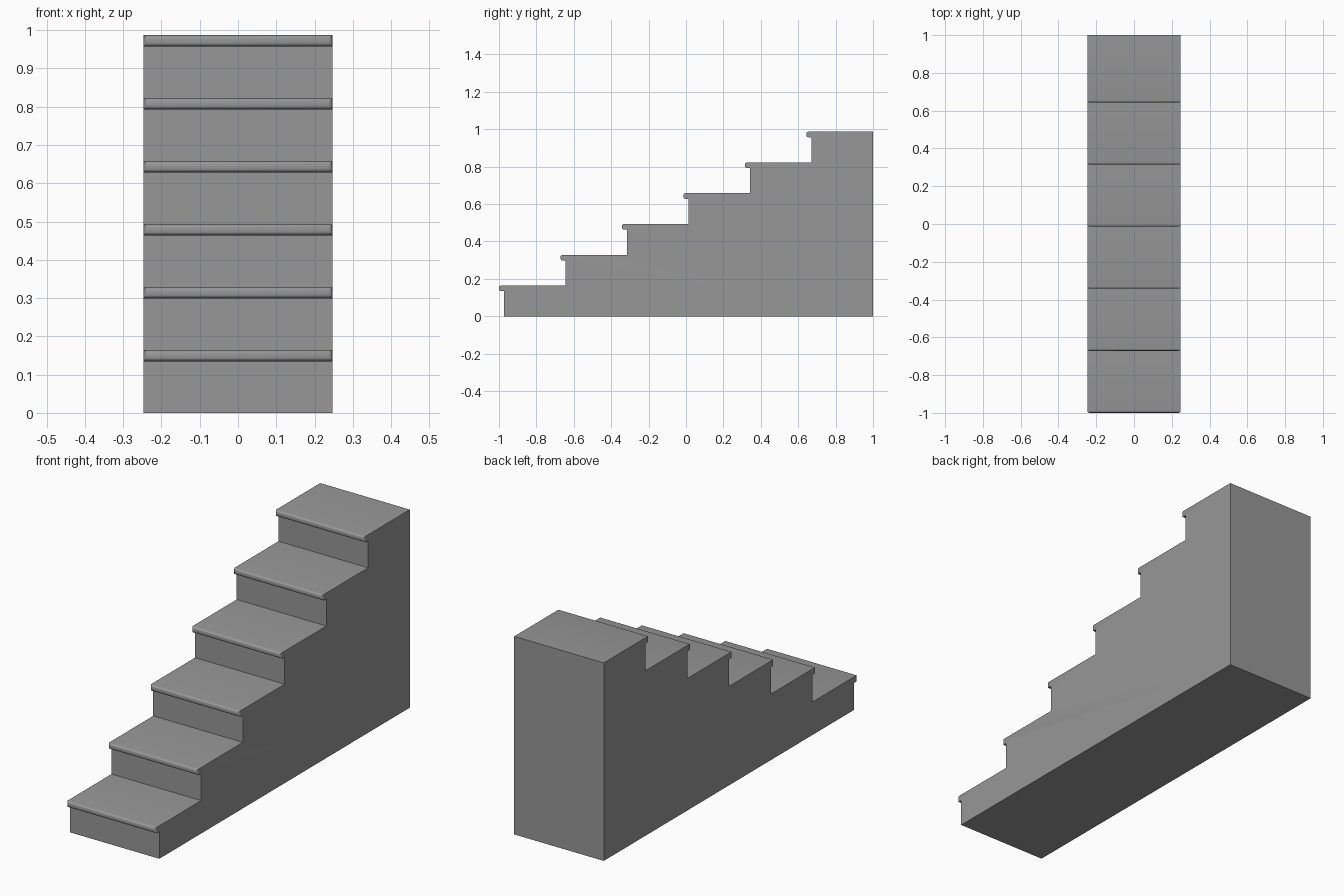
import bpy
import bmesh
import math

if "Cube" in bpy.data.objects:
    bpy.data.objects.remove(bpy.data.objects["Cube"], do_unlink=True)

STEPS = 6
HALF_WIDTH = 0.247
HEIGHT = 0.987
NOSE_DEPTH = 0.028
NOSE_HEIGHT = 0.03
NOSE_ROUND = 0.012
RISE = HEIGHT / STEPS
RUN = (2 - NOSE_DEPTH) / STEPS

# Plain grey for the whole staircase
grey = bpy.data.materials.new("stone_grey")
grey.use_nodes = True
colour = (0.31, 0.31, 0.31, 1)
grey.diffuse_color = colour
grey.node_tree.nodes["Principled BSDF"].inputs["Base Color"].default_value = colour

# Side profile (y, z): riser, nosing underside, nosing front, tread
profile = [(1, 0), (-1 + NOSE_DEPTH, 0)]
for i in range(STEPS):
    riser = -1 + NOSE_DEPTH + i * RUN
    top = (i + 1) * RISE
    profile += [(riser, top - NOSE_HEIGHT),
                (riser - NOSE_DEPTH, top - NOSE_HEIGHT),
                (riser - NOSE_DEPTH, top),
                (riser + RUN, top)]

# Extrude the profile across the width
bm = bmesh.new()
side = bm.faces.new([bm.verts.new((-HALF_WIDTH, y, z)) for y, z in profile])
extruded = bmesh.ops.extrude_face_region(bm, geom=[side])
moved = [v for v in extruded["geom"] if isinstance(v, bmesh.types.BMVert)]
bmesh.ops.translate(bm, verts=moved, vec=(2 * HALF_WIDTH, 0, 0))
bmesh.ops.recalc_face_normals(bm, faces=bm.faces)

# Round the rim of every nosing's front face
nose_fronts = [f for f in bm.faces
               if f.normal.y < -0.9 and abs(f.calc_area() - 2 * HALF_WIDTH * NOSE_HEIGHT) < 0.001]
rim = list({e for f in nose_fronts for e in f.edges})
bmesh.ops.bevel(bm, geom=rim, offset=NOSE_ROUND, offset_type='OFFSET',
                segments=4, profile=0.5, affect='EDGES')
bmesh.ops.recalc_face_normals(bm, faces=bm.faces)

mesh = bpy.data.meshes.new("staircase")
bm.to_mesh(mesh)
bm.free()
mesh.materials.append(grey)
staircase = bpy.data.objects.new("staircase", mesh)
bpy.context.collection.objects.link(staircase)

# Smooth nosings, sharp corners elsewhere
bpy.context.view_layer.objects.active = staircase
staircase.select_set(True)
bpy.ops.object.shade_smooth_by_angle(angle=math.radians(30))
